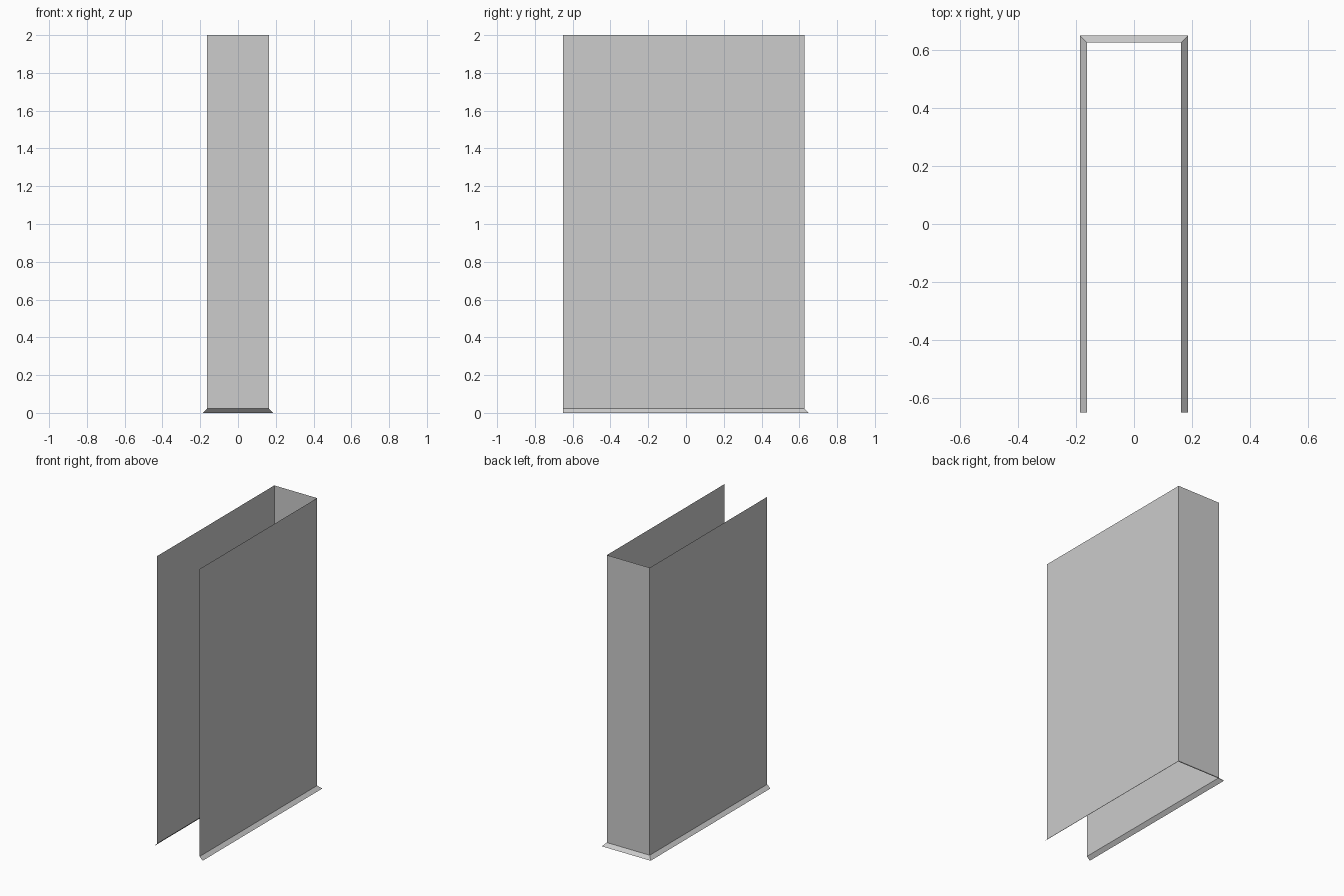
import bpy
import bmesh

cube = bpy.data.objects.get("Cube")
if cube:
    bpy.data.objects.remove(cube, do_unlink=True)

# Single grey material
grey = bpy.data.materials.new("light_grey")
grey.use_nodes = True
colour = (0.604, 0.604, 0.604, 1)
grey.diffuse_color = colour
grey.node_tree.nodes["Principled BSDF"].inputs["Base Color"].default_value = colour

HALF_WIDTH, FRONT, BACK = 0.163, -0.65, 0.627
FLARE, HEIGHT = 0.023, 2.0


def u_path(offset):
    """Plan outline of the three walls, open at the front."""
    x, y = HALF_WIDTH + offset, BACK + offset
    return [(x, FRONT), (x, y), (-x, y), (-x, FRONT)]


def strip(name, lower, z_low, upper, z_high):
    """Sheet of quads joining two plan outlines, facing outwards."""
    bm = bmesh.new()
    low = [bm.verts.new((x, y, z_low)) for x, y in lower]
    high = [bm.verts.new((x, y, z_high)) for x, y in upper]
    for i in range(len(low) - 1):
        bm.faces.new((low[i], low[i + 1], high[i + 1], high[i]))
    mesh = bpy.data.meshes.new(name)
    bm.to_mesh(mesh)
    bm.free()
    mesh.materials.append(grey)
    obj = bpy.data.objects.new(name, mesh)
    bpy.context.collection.objects.link(obj)
    return obj


# Upright sheet walls and the sloping skirt at their foot
strip("walls", u_path(0), FLARE, u_path(0), HEIGHT)
strip("flared_skirt", u_path(FLARE), 0, u_path(0), FLARE)
